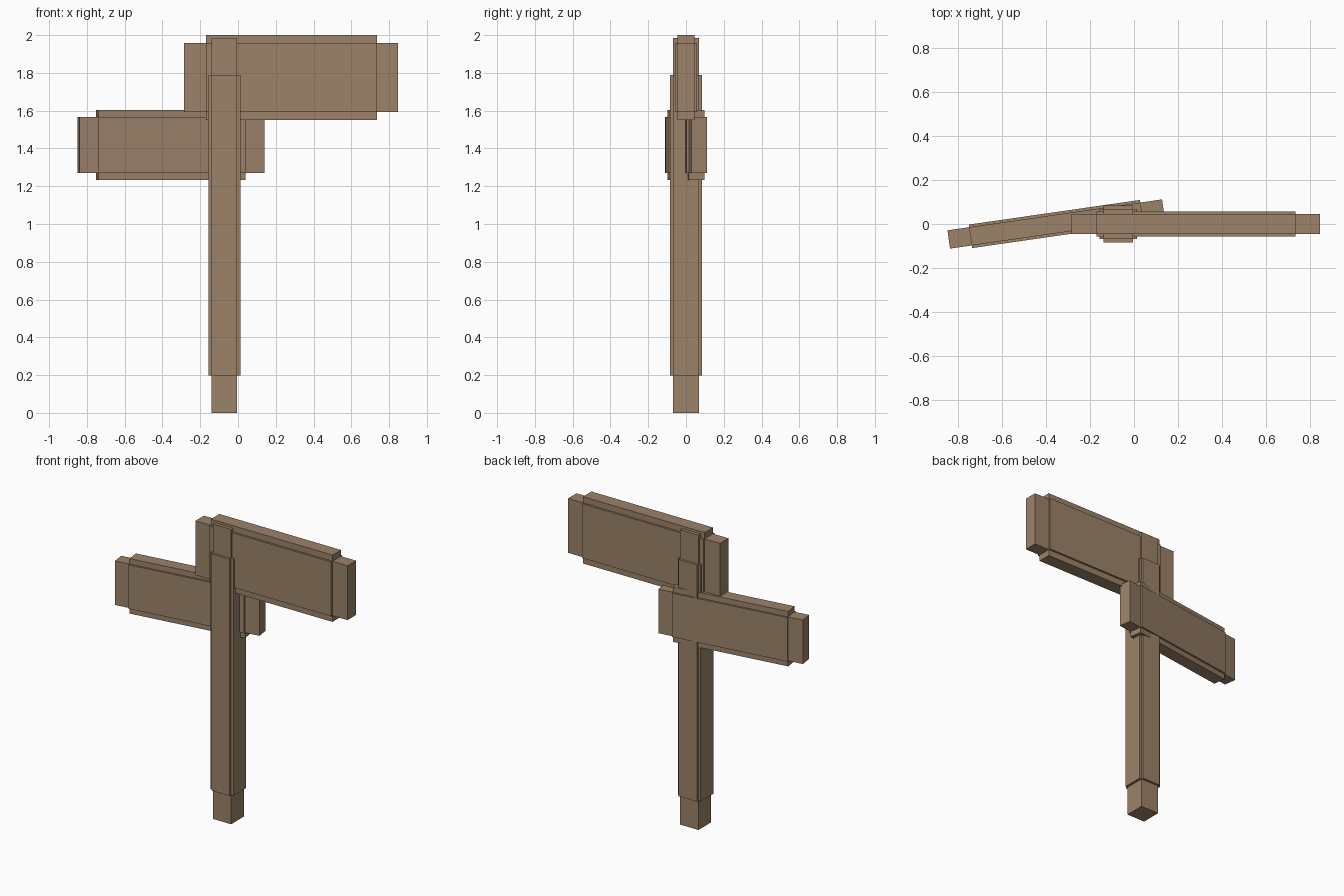
import bpy, bmesh
from math import radians
from mathutils import Matrix

if "Cube" in bpy.data.objects:
    bpy.data.objects.remove(bpy.data.objects["Cube"])

wood = bpy.data.materials.new("brown wood")
wood.use_nodes = True
COLOUR = (0.33, 0.225, 0.14, 1)
wood.diffuse_color = COLOUR
wood.node_tree.nodes["Principled BSDF"].inputs["Base Color"].default_value = COLOUR


def prism(name, profile, start, end, matrix):
    """Extrude a (u, v) profile along local x, then place it."""
    bm = bmesh.new()
    face = bm.faces.new([bm.verts.new((start, u, v)) for u, v in profile])
    new = bmesh.ops.extrude_face_region(bm, geom=[face])["geom"]
    verts = [g for g in new if isinstance(g, bmesh.types.BMVert)]
    bmesh.ops.translate(bm, verts=verts, vec=(end - start, 0, 0))
    bmesh.ops.recalc_face_normals(bm, faces=bm.faces)
    bm.transform(matrix)
    mesh = bpy.data.meshes.new(name)
    bm.to_mesh(mesh)
    bm.free()
    mesh.materials.append(wood)
    obj = bpy.data.objects.new(name, mesh)
    bpy.context.collection.objects.link(obj)


def timber(name, u, v, grow_u, grow_v, core, sleeve, matrix):
    """A square-edged core inside a shorter sleeve with notched corners."""
    U, V = u + grow_u, v + grow_v
    box = [(-u, -v), (u, -v), (u, v), (-u, v)]
    cross = [(-u, -V), (u, -V), (u, -v), (U, -v), (U, v), (u, v),
             (u, V), (-u, V), (-u, v), (-U, v), (-U, -v), (-u, -v)]
    prism(name + "_core", box, *core, matrix)
    prism(name + "_sleeve", cross, *sleeve, matrix)


# Upright post, with local x turned to point up
timber("post", 0.068, 0.068, 0.016, 0.017, (0, 1.985), (0.197, 1.79),
       Matrix.Translation((-0.072, 0, 0)) @ Matrix.Rotation(radians(-90), 4, "Y"))

# Upper sign board
timber("upper_board", 0.045, 0.183, 0.013, 0.042, (-0.285, 0.847), (-0.17, 0.735),
       Matrix.Translation((0, 0, 1.776)))

# Lower sign board, swung slightly about the post
timber("lower_board", 0.042, 0.148, 0.012, 0.037, (-0.494, 0.494), (-0.394, 0.394),
       Matrix.Translation((-0.355, 0, 1.418)) @ Matrix.Rotation(radians(8.2), 4, "Z"))
